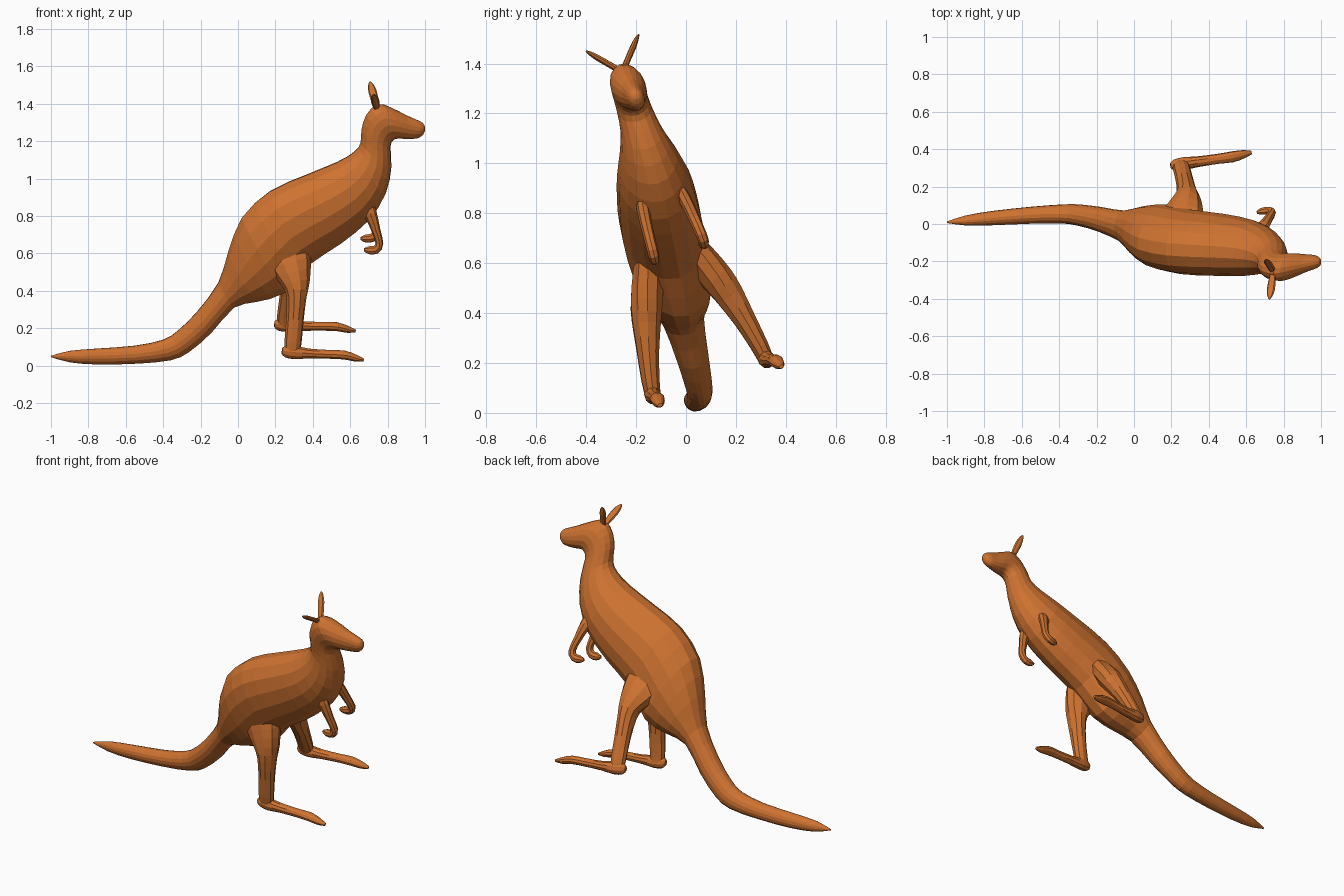
import bpy, bmesh, math
from mathutils import Vector

if "Cube" in bpy.data.objects:
    bpy.data.objects.remove(bpy.data.objects["Cube"])

fur = bpy.data.materials.new("orange_brown_fur")
fur.diffuse_color = (0.62, 0.17, 0.03, 1)
fur.use_nodes = True
fur.node_tree.nodes["Principled BSDF"].inputs["Base Color"].default_value = fur.diffuse_color

# The whole animal leans and turns: its symmetry plane is y = A + B*x + C*z
A, B, C = 0.115, 0.09, -0.32
NORMAL = Vector((-B, 1, -C)).normalized()


def place(u, v, t):
    """Point (u, v) in the symmetry plane, pushed sideways by t."""
    return Vector((u, A + B * u + C * v, v)) + NORMAL * t


def spline(keys, steps):
    """Catmull-Rom interpolation of tuples."""
    keys = [Vector(k) for k in keys]
    out = []
    for i in range(len(keys) - 1):
        p0, p1 = keys[max(i - 1, 0)], keys[i]
        p2, p3 = keys[i + 1], keys[min(i + 2, len(keys) - 1)]
        for s in range(steps):
            f = s / steps
            out.append(0.5 * (2 * p1 + (p2 - p0) * f + (2 * p0 - 5 * p1 + 4 * p2 - p3) * f * f
                              + (3 * p1 - p0 - 3 * p2 + p3) * f ** 3))
    return out + [keys[-1]]


def loft(name, rings):
    """Skin a list of equal rings and cap both ends."""
    bm = bmesh.new()
    loops = [[bm.verts.new(p) for p in ring] for ring in rings]
    n = len(loops[0])
    for a, b in zip(loops, loops[1:]):
        for i in range(n):
            j = (i + 1) % n
            bm.faces.new((a[i], a[j], b[j], b[i]))
    for ring in (loops[0], loops[-1]):
        mid = bm.verts.new(sum((v.co for v in ring), Vector()) / n)
        for i in range(n):
            bm.faces.new((ring[i], ring[(i + 1) % n], mid))
    bmesh.ops.recalc_face_normals(bm, faces=bm.faces)
    me = bpy.data.meshes.new(name)
    bm.to_mesh(me)
    bm.free()
    me.materials.append(fur)
    ob = bpy.data.objects.new(name, me)
    bpy.context.collection.objects.link(ob)
    return ob


def angles(n):
    return [2 * math.pi * i / n for i in range(n)]


def tube(name, keys, side, sides=10, steps=2):
    """Limb through keys (u, v, t, in-plane radius, sideways radius)."""
    pts = spline(keys, steps)
    rings = []
    for i, p in enumerate(pts):
        d = pts[min(i + 1, len(pts) - 1)] - pts[max(i - 1, 0)]
        tan = Vector((d[0], d[1], d[2])).normalized()
        across = Vector((-tan.y, tan.x, 0)).normalized()
        lateral = tan.cross(across)
        c = Vector((p[0], p[1], p[2]))
        ring = []
        for a in angles(sides):
            q = c + across * (p[3] * math.cos(a)) + lateral * (p[4] * math.sin(a))
            ring.append(place(q.x, q.y, side * q.z))
        rings.append(ring)
    return loft(name, rings)


# Tail, body, neck and head: back point, belly point, half width
BODY = [
    (-1.0, .052, -1.0, .046, .004), (-.9, .078, -.9, .018, .026),
    (-.75, .09, -.75, .007, .038), (-.55, .105, -.54, .012, .045),
    (-.40, .137, -.36, .03, .05), (-.32, .187, -.26, .075, .056),
    (-.22, .285, -.14, .18, .066), (-.105, .44, -.02, .315, .085),
    (-.055, .60, .10, .345, .125), (.02, .79, .25, .39, .158),
    (.17, .93, .38, .54, .165), (.36, 1.015, .55, .655, .16),
    (.53, 1.085, .70, .78, .145), (.62, 1.14, .79, .92, .112),
    (.655, 1.19, .82, 1.06, .083), (.66, 1.26, .815, 1.17, .07),
    (.685, 1.34, .83, 1.205, .068), (.745, 1.397, .855, 1.215, .07),
    (.82, 1.378, .89, 1.213, .062), (.90, 1.338, .94, 1.213, .045),
    (.96, 1.312, .97, 1.22, .036), (.99, 1.295, .99, 1.238, .025),
    (1.0, 1.275, 1.0, 1.258, .01),
]
body_rings = []
for bu, bv, du, dv, w in spline(BODY, 2):
    cu, cv, hu, hv = (bu + du) / 2, (bv + dv) / 2, (bu - du) / 2, (bv - dv) / 2
    body_rings.append([place(cu + hu * math.cos(a), cv + hv * math.cos(a), w * math.sin(a))
                       for a in angles(16)])
loft("body_tail_and_head", body_rings)

# Paired parts, in plane coordinates
LEG = [(.24, .68, .07, .13, .05), (.27, .58, .11, .115, .065), (.295, .49, .15, .078, .066),
       (.297, .42, .175, .054, .06), (.287, .31, .205, .047, .046), (.275, .20, .23, .046, .037),
       (.27, .145, .238, .042, .032)]
FOOT = [(.215, .15, .238, .015, .012), (.235, .148, .238, .032, .028), (.285, .143, .24, .036, .034),
        (.36, .138, .242, .026, .029), (.47, .135, .247, .023, .027), (.55, .132, .25, .023, .03),
        (.61, .116, .254, .018, .022), (.65, .108, .256, .007, .01)]
ARM = [(.66, .92, .06, .05, .025), (.70, .84, .085, .035, .026), (.73, .75, .097, .024, .023),
       (.747, .685, .103, .021, .022), (.728, .652, .105, .023, .021), (.69, .648, .103, .021, .019),
       (.665, .65, .10, .008, .008)]
EAR = [(.742, 1.37, .005, .013, .012), (.735, 1.405, .037, .02, .012),
       (.725, 1.445, .075, .022, .012), (.718, 1.472, .1, .014, .008), (.715, 1.483, .112, .004, .003)]
for side, label in ((-1, "near"), (1, "far")):
    tube(label + "_leg", LEG, side)
    tube(label + "_foot", FOOT, side)
    tube(label + "_arm", ARM, side, 8)
    tube(label + "_ear", EAR, side, 8)
